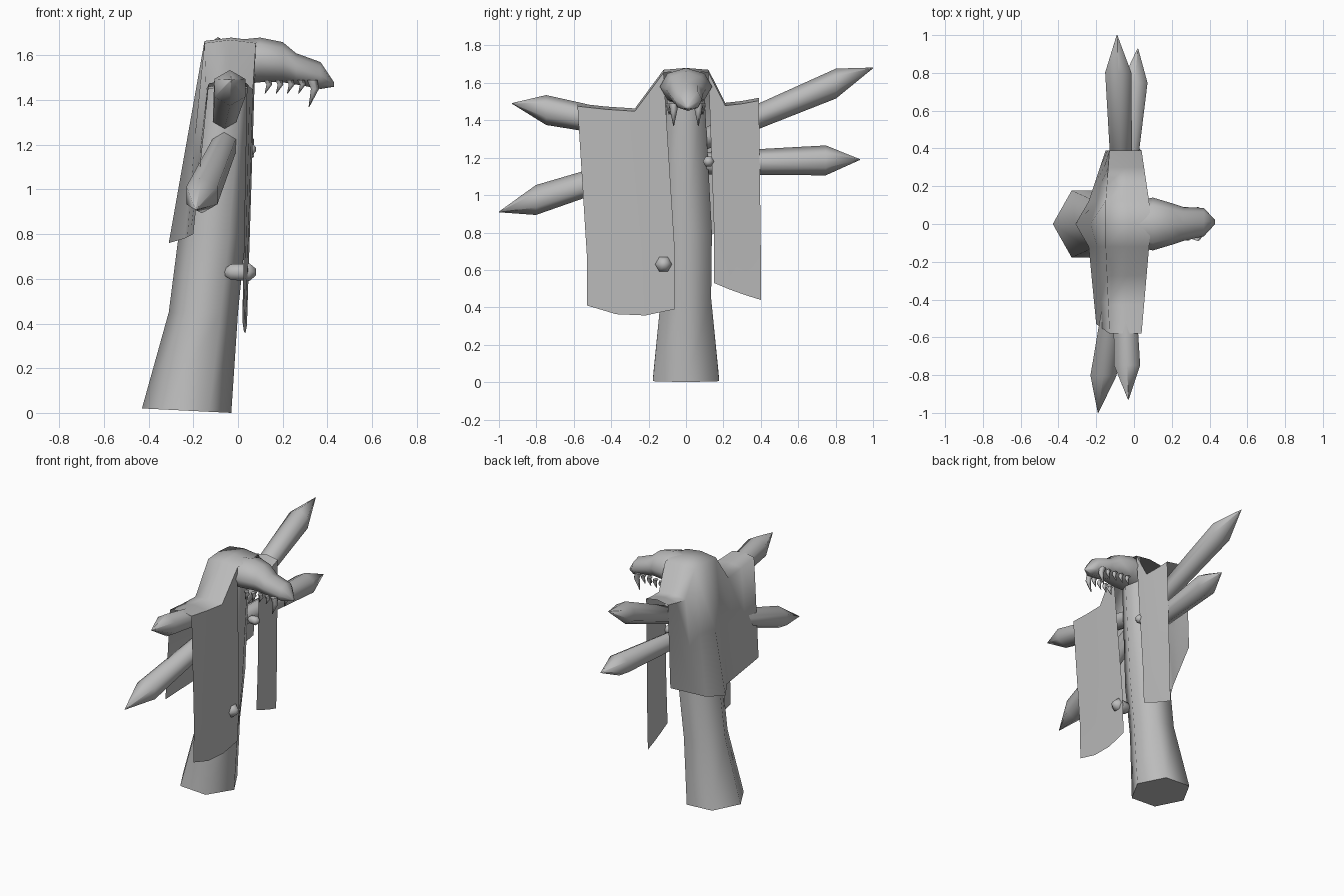
import bpy, bmesh, math
from mathutils import Vector

cube = bpy.data.objects.get("Cube")
if cube:
    bpy.data.objects.remove(cube)

GREY = (0.5, 0.5, 0.5, 1)
grey = bpy.data.materials.new("plain_grey")
grey.use_nodes = True
grey.diffuse_color = GREY
grey.node_tree.nodes["Principled BSDF"].inputs["Base Color"].default_value = GREY


def finish(name, bm):
    bmesh.ops.recalc_face_normals(bm, faces=bm.faces)
    mesh = bpy.data.meshes.new(name)
    bm.to_mesh(mesh)
    bm.free()
    mesh.materials.append(grey)
    obj = bpy.data.objects.new(name, mesh)
    bpy.context.collection.objects.link(obj)
    bpy.ops.object.select_all(action='DESELECT')
    obj.select_set(True)
    bpy.context.view_layer.objects.active = obj
    bpy.ops.object.shade_smooth_by_angle(angle=math.radians(75))
    return obj


def loft(name, axes, sections, sides=6):
    """Skin rings given as (centre, radius along first axis, radius along second axis)."""
    first, second = (Vector([float(letter == axis) for letter in "xyz"]) for axis in axes)
    bm = bmesh.new()
    rings = []
    for centre, first_radius, second_radius in sections:
        ring = []
        for i in range(sides):
            turn = math.tau * i / sides
            offset = first * first_radius * math.cos(turn) + second * second_radius * math.sin(turn)
            ring.append(bm.verts.new(Vector(centre) + offset))
        rings.append(ring)
    for lower, upper in zip(rings, rings[1:]):
        for i in range(sides):
            j = (i + 1) % sides
            bm.faces.new((lower[i], lower[j], upper[j], upper[i]))
    bm.faces.new(rings[0])
    bm.faces.new(rings[-1])
    return finish(name, bm)


# Trunk: leaning six-sided column with a slightly tilted foot
trunk = loft("trunk", "xy", [
    ((-0.23, 0, 0), 0.2, 0.205),
    ((-0.155, 0, 0.45), 0.155, 0.155),
    ((-0.115, 0, 0.8), 0.15, 0.16),
    ((-0.03, 0, 1.6), 0.11, 0.11)])
foot = [vert for vert in trunk.data.vertices if vert.co.z < 0.1]
for vert in foot:
    vert.co.z = -0.05 * (vert.co.x + 0.03)

# Head: eight-sided skull with a lower muzzle and a pointed tip
loft("head", "yz", [
    ((0, 0, 1.57), 0.12, 0.1),
    ((0.1, 0, 1.58), 0.14, 0.1),
    ((0.2, 0, 1.57), 0.11, 0.09),
    ((0.26, 0, 1.54), 0.09, 0.07),
    ((0.37, 0.01, 1.51), 0.075, 0.06),
    ((0.43, 0.01, 1.47), 0.01, 0.01)], sides=8)

# Teeth: a row of small cones on each side of the jaw, with one long fang
TOOTH_COUNT = 5
for side, label in ((-1, "right"), (1, "left")):
    for n in range(TOOTH_COUNT):
        is_fang = n == TOOTH_COUNT - 1
        length = 0.12 if is_fang else 0.06
        radius = 0.025 if is_fang else 0.018
        gum = Vector((0.13 + n * 0.05, side * (0.09 - n * 0.006), 1.49))
        neck = gum + Vector((radius / 2, 0, -length / 3))
        point = gum + Vector((-radius / 2, 0, -length))
        kind = "fang" if is_fang else "tooth"
        loft(f"{label}_{kind}_{n + 1}", "xy",
             [(gum, radius, radius), (neck, radius * 0.8, radius * 0.8), (point, 0.002, 0.002)], sides=5)

# Arms: straight tubes that swell towards the end and finish in a point
for name, root_height, tip in (
        ("left_upper_arm", 1.3, (-0.09, 1, 1.68)),
        ("left_lower_arm", 1.17, (0.02, 0.93, 1.19)),
        ("right_upper_arm", 1.33, (-0.03, -0.93, 1.49)),
        ("right_lower_arm", 1.2, (-0.19, -1, 0.91))):
    root = Vector((-0.06, math.copysign(0.1, tip[1]), root_height))
    swell = root.lerp(Vector(tip), 0.78)
    loft(name, "zx", [(root, 0.06, 0.06), (swell, 0.08, 0.08), (tip, 0.002, 0.002)])


def cloak_column(ridge, ridge_width, back_hem, front_hem=None):
    """Points from the back hem, over the ridge, to the front hem if there is one."""
    half = Vector((ridge_width / 2, 0, -0.015))
    back = ridge + Vector((-half.x, 0, half.z))
    front = ridge + half
    points = [back_hem, back.lerp(back_hem, 0.5), back, ridge, front]
    if front_hem:
        middle = front.lerp(front_hem, 0.75)
        middle.y = front_hem.y
        points += [middle, front_hem]
    return points


def cloak_side(side, reach, shoulder, sag, back_corner, inner_hem, outer_hem):
    """Columns from the hood edge out to the end of the arm."""
    columns = []
    steps = 3
    hood = 0.12
    for n in range(steps + 1):
        t = n / steps
        y = side * (hood + t * (reach - hood))
        height = shoulder + 0.03 * t * t if n else 1.67
        ridge = Vector((-0.035 - 0.01 * t, y, height))
        back_hem = Vector((-0.24, side * hood, 0.78)).lerp(Vector(back_corner), t)
        front_hem = Vector(inner_hem).lerp(Vector(outer_hem), t)
        front_hem.z -= sag * t * (1 - t)
        columns.append(cloak_column(ridge, 0.23 - 0.06 * t, back_hem, front_hem))
    return columns


# Cloak: draped over the hood and the upper arms, open down the middle of the front
right_side = cloak_side(-1, 0.58, 1.46, 0.18, (-0.2, -0.53, 0.8), (0.04, -0.06, 0.39), (0.02, -0.53, 0.41))
left_side = cloak_side(1, 0.39, 1.49, 0.02, (-0.15, 0.39, 0.92), (0.04, 0.15, 0.53), (0.02, 0.4, 0.44))
centre = cloak_column(Vector((-0.03, 0, 1.68)), 0.24, Vector((-0.31, 0, 0.76)))
bm = bmesh.new()
grid = [[bm.verts.new(point) for point in column]
        for column in right_side[::-1] + [centre] + left_side]
for here, there in zip(grid, grid[1:]):
    for k in range(min(len(here), len(there)) - 1):
        bm.faces.new((here[k], there[k], there[k + 1], here[k + 1]))
finish("cloak", bm)


# Small fastening knobs on the inner cloak edges
def knob(name, start, length, radius):
    sections = []
    for t, scale in ((0, 0.4), (0.2, 0.9), (0.8, 1), (1, 0.4)):
        centre_point = Vector(start) + Vector((length * t, 0, 0))
        sections.append((centre_point, radius * scale, radius * scale))
    loft(name, "yz", sections)


knob("right_knob", (-0.06, -0.12, 0.63), 0.14, 0.045)
knob("left_knob", (0, 0.12, 1.18), 0.08, 0.03)
